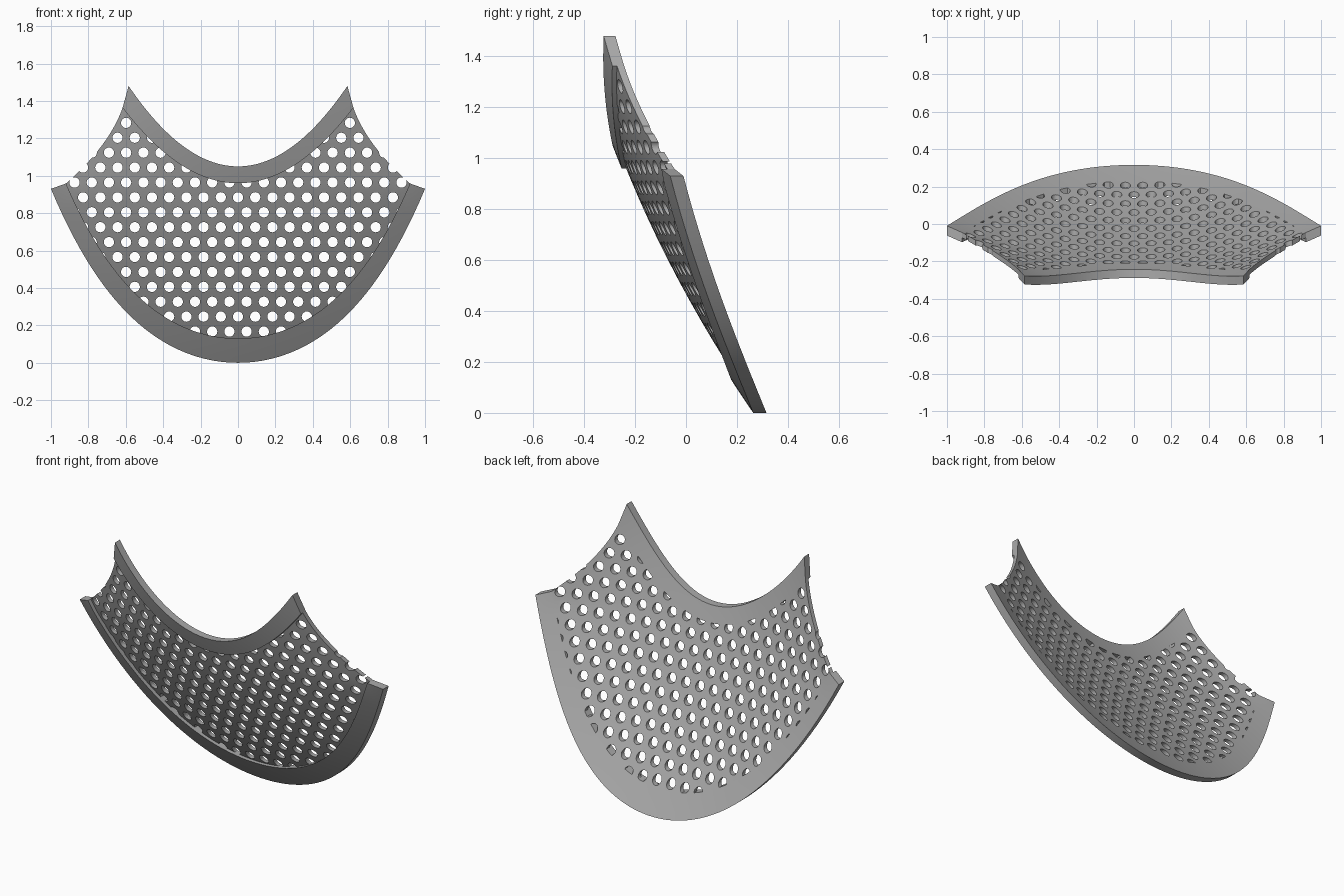
import bpy
import bmesh
from math import radians
from mathutils import Matrix

cube = bpy.data.objects.get("Cube")
if cube:
    bpy.data.objects.remove(cube, do_unlink=True)

# Single grey finish
grey = bpy.data.materials.new("matte grey")
grey.use_nodes = True
colour = (0.4, 0.4, 0.4, 1)
grey.diffuse_color = colour
grey.node_tree.nodes["Principled BSDF"].inputs["Base Color"].default_value = colour


def back_y(x, z):
    """Depth of the curved back surface."""
    bow = 0.185 + 0.2 * max(0, z - 0.93)
    return 0.316 - 0.685 * z + 0.146 * z * z + bow * x * x


# Outline curves, each running from s = -1 to s = 1
def curve(half_width, z0, a, b):
    def point(s):
        x = half_width * s
        return x, z0 + a * x**2 + b * x**4
    return point


lower_outer = curve(1.0, 0.0, 0.666, 0.264)
lower_inner = curve(0.92, 0.13, 0.697, 0.333)
upper_inner = curve(0.617, 0.96, 1.06, 0.0)
upper_outer = curve(0.585, 1.05, 1.257, 0.0)


def finish(obj):
    bpy.ops.object.select_all(action="DESELECT")
    obj.select_set(True)
    bpy.context.view_layer.objects.active = obj
    bpy.ops.object.shade_smooth_by_angle(angle=radians(30))


def make_object(name, bm):
    bmesh.ops.recalc_face_normals(bm, faces=bm.faces)
    mesh = bpy.data.meshes.new(name)
    bm.to_mesh(mesh)
    bm.free()
    mesh.materials.append(grey)
    obj = bpy.data.objects.new(name, mesh)
    bpy.context.collection.objects.link(obj)
    return obj


def curved_slab(name, low, high, thickness, rows, waist=0.0, columns=64):
    """Solid strip between two outlines, following the back surface."""
    bm = bmesh.new()
    front, back = [], []
    for j in range(rows + 1):
        t = j / rows
        front_row, back_row = [], []
        for i in range(columns + 1):
            s = 2 * i / columns - 1
            (x0, z0), (x1, z1) = low(s), high(s)
            x = x0 + (x1 - x0) * t - waist * 4 * t * (1 - t) * s**3
            z = z0 + (z1 - z0) * t
            y = back_y(x, z)
            back_row.append(bm.verts.new((x, y, z)))
            front_row.append(bm.verts.new((x, y - thickness, z)))
        front.append(front_row)
        back.append(back_row)
    for grid in (front, back):
        for j in range(rows):
            for i in range(columns):
                bm.faces.new((grid[j][i], grid[j][i + 1],
                              grid[j + 1][i + 1], grid[j + 1][i]))
    for j in (0, rows):
        for i in range(columns):
            bm.faces.new((front[j][i], front[j][i + 1], back[j][i + 1], back[j][i]))
    for i in (0, columns):
        for j in range(rows):
            bm.faces.new((front[j][i], front[j + 1][i], back[j + 1][i], back[j][i]))
    return make_object(name, bm)


# Thick rims along the lower and upper edges
finish(curved_slab("lower_rim", lower_outer, lower_inner, 0.052, 4))
finish(curved_slab("upper_rim", upper_inner, upper_outer, 0.046, 4))

# Thinner panel between the rims
panel = curved_slab("perforated_panel", lower_inner, upper_inner, 0.028, 28, waist=0.04)

# Staggered round holes running front to back
pitch, row_height = 0.092, 0.0797
bm = bmesh.new()
for row in range(15):
    offset = pitch / 2 if row % 2 == 0 else 0
    for k in range(-10, 11):
        x = k * pitch + offset
        if abs(x) < 0.9:
            place = Matrix.Translation((x, 0, 0.167 + row * row_height))
            bmesh.ops.create_cone(bm, cap_ends=True, segments=20,
                                  radius1=0.0275, radius2=0.0275, depth=2,
                                  matrix=place @ Matrix.Rotation(radians(90), 4, "X"))
cutter = make_object("hole_cutter", bm)
cutter.hide_render = True

holes = panel.modifiers.new("holes", "BOOLEAN")
holes.operation = "DIFFERENCE"
holes.solver = "EXACT"
holes.object = cutter
bpy.context.view_layer.objects.active = panel
bpy.ops.object.modifier_apply(modifier=holes.name)
bpy.data.objects.remove(cutter, do_unlink=True)
finish(panel)
